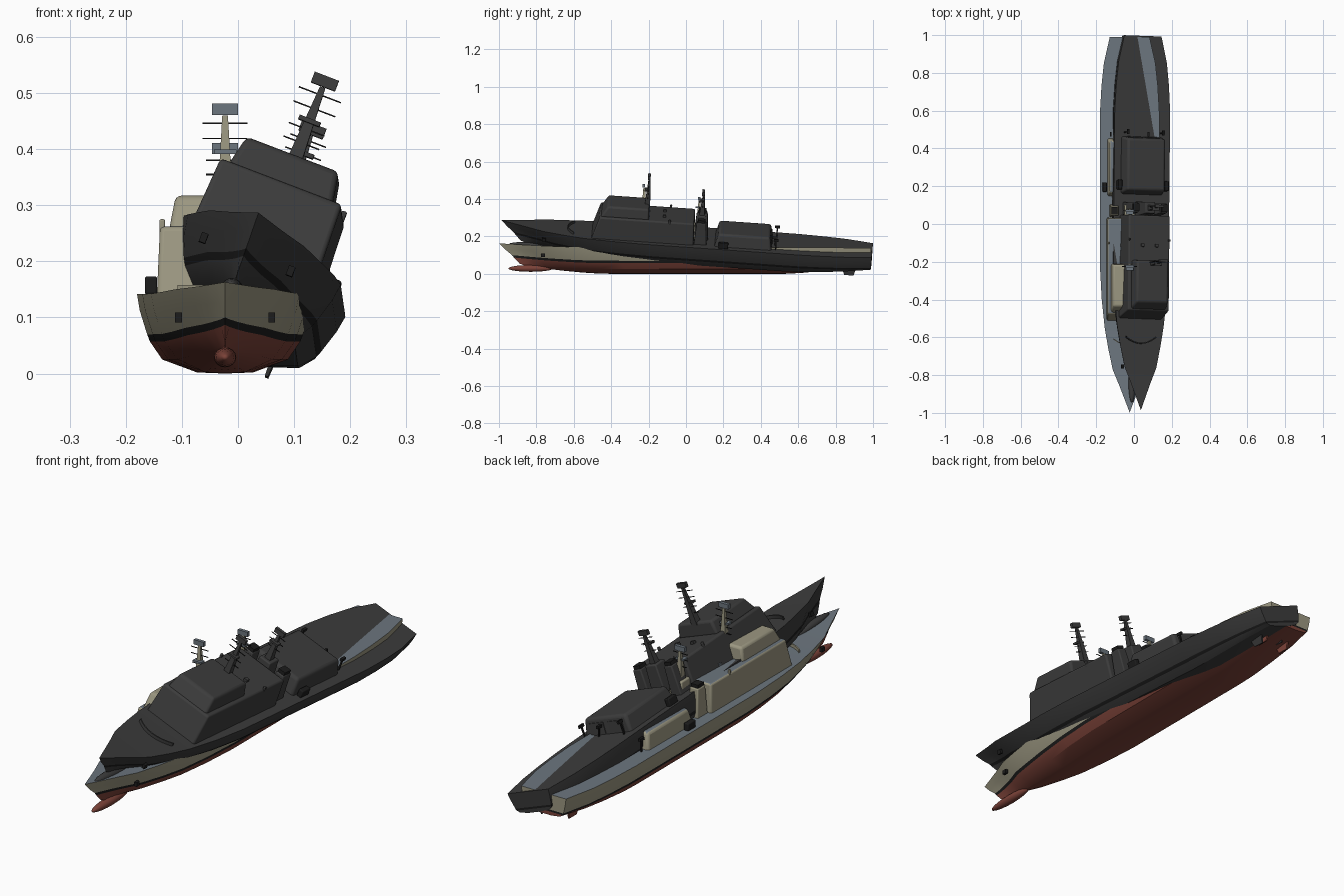
import bpy, bmesh, math
from mathutils import Matrix

if "Cube" in bpy.data.objects:
    bpy.data.objects.remove(bpy.data.objects["Cube"])


def material(name, rgb):
    m = bpy.data.materials.new(name)
    m.diffuse_color = (*rgb, 1)
    m.use_nodes = True
    m.node_tree.nodes["Principled BSDF"].inputs["Base Color"].default_value = m.diffuse_color
    return m


BEIGE = material("beige paint", (0.33, 0.31, 0.22))
GREY = material("deck grey", (0.15, 0.18, 0.21))
RED = material("underwater red", (0.20, 0.055, 0.04))
BLACK = material("waterline black", (0.012, 0.012, 0.012))
DARK = material("charcoal", (0.045, 0.045, 0.045))


def lerp_table(table, s):
    for (a, u), (b, v) in zip(table, table[1:]):
        if s <= b:
            return u + (v - u) * (s - a) / (b - a)
    return table[-1][1]


# hull levels: half beam, height, bow sharpness, stem y, bow rise, stern rise
LEVELS = [(0.0, 0.000, 1.0, -0.87, 0.045, 0.050),
          (0.050, 0.002, 2.0, -0.87, 0.045, 0.048),
          (0.112, 0.025, 1.6, -0.89, 0.030, 0.030),
          (0.134, 0.057, 1.25, -0.92, 0.030, 0.008),
          (0.139, 0.070, 1.2, -0.93, 0.030, 0.003),
          (0.152, 0.112, 1.05, -0.965, 0.017, 0.000),
          (0.157, 0.142, 1.0, -0.998, 0.021, -0.004)]
BEAM = [(0, 0), (0.035, 0.17), (0.074, 0.36), (0.114, 0.57), (0.17, 0.72), (0.225, 0.84),
        (0.3, 0.94), (0.386, 1), (0.8, 1), (0.87, 0.95), (0.93, 0.87), (1, 0.67)]
STATIONS = [0, 0.02, 0.045, 0.074, 0.114, 0.17, 0.225, 0.3, 0.386, 0.5, 0.65, 0.75, 0.8, 0.87, 0.93, 1]


class Ship:
    def __init__(self, name, matrix, paint, deck, bottom, band):
        self.name, self.matrix = name, matrix
        self.paint, self.deck, self.bottom, self.band = paint, deck, bottom, band

    def finish(self, bm, part, mats, bevel=0, smooth=30):
        bmesh.ops.recalc_face_normals(bm, faces=bm.faces)
        me = bpy.data.meshes.new(part)
        bm.to_mesh(me)
        bm.free()
        ob = bpy.data.objects.new(self.name + "_" + part, me)
        bpy.context.collection.objects.link(ob)
        for m in mats:
            me.materials.append(m)
        ob.matrix_world = self.matrix
        if bevel:
            mod = ob.modifiers.new("rounded_edges", 'BEVEL')
            mod.width, mod.segments = bevel, 3
        bpy.ops.object.select_all(action='DESELECT')
        ob.select_set(True)
        bpy.context.view_layer.objects.active = ob
        bpy.ops.object.shade_smooth_by_angle(angle=math.radians(smooth))
        return ob

    def block(self, part, low, high, mat, bevel=0, roof=None):
        """Tapered box; low and high are (x0, x1, y0, y1, z)."""
        bm = bmesh.new()
        rings = []
        for x0, x1, y0, y1, z in (low, high):
            rings.append([bm.verts.new((x, y, z)) for x, y in
                          ((x0, y0), (x1, y0), (x1, y1), (x0, y1))])
        a, b = rings
        bm.faces.new(a[::-1])
        top = bm.faces.new(b)
        for i in range(4):
            j = (i + 1) % 4
            bm.faces.new((a[i], a[j], b[j], b[i]))
        if roof:
            top.material_index = 1
        return self.finish(bm, part, [mat, roof] if roof else [mat], bevel)

    def box(self, part, x, y, z, dx, dy, dz, mat, bevel=0):
        r = (x - dx, x + dx, y - dy, y + dy)
        return self.block(part, (*r, z - dz), (*r, z + dz), mat, bevel)

    def hull(self):
        bm = bmesh.new()
        grid = []
        for s in STATIONS:
            fore = max(0, 1 - s / 0.24) ** 1.5
            aft = max(0, (s - 0.76) / 0.24) ** 1.3
            f = lerp_table(BEAM, s)
            ring = []
            for w, z, k, stem, rise, lift in LEVELS:
                x = w * (f ** k if s < 0.5 else f)
                y = stem + s * (0.99 - stem)
                h = z + rise * fore + lift * aft
                ring.append([bm.verts.new((sx * x, y, h)) for sx in (-1, 1)])
            grid.append(ring)
        strip_mat = [1, 1, 1, 2, 0, 0]
        for a, b in zip(grid, grid[1:]):
            for i in range(6):
                for k in (0, 1):
                    f = bm.faces.new((a[i][k], b[i][k], b[i + 1][k], a[i + 1][k]))
                    f.material_index = strip_mat[i]
            f = bm.faces.new((a[6][0], a[6][1], b[6][1], b[6][0]))
            f.material_index = 3
        end = grid[-1]
        for i in range(6):  # transom
            f = bm.faces.new((end[i][0], end[i][1], end[i + 1][1], end[i + 1][0]))
            f.material_index = strip_mat[i]
        bmesh.ops.remove_doubles(bm, verts=bm.verts, dist=1e-5)
        self.finish(bm, "hull", [self.paint, self.bottom, self.band, self.deck], smooth=25)

        # bulbous bow
        bm = bmesh.new()
        bmesh.ops.create_uvsphere(bm, u_segments=16, v_segments=10, radius=1, matrix=Matrix.Translation(
            (0, -0.83, 0.029)) @ Matrix.Diagonal((0.02, 0.12, 0.018, 1)) @ Matrix.Rotation(math.pi / 2, 4, 'X'))
        self.finish(bm, "bulb", [self.bottom], smooth=40)

        for sx, side in ((-1, "left"), (1, "right")):
            x = 0.055 * sx
            self.block(side + "_rudder", (x - .003, x + .003, .85, .90, .008),
                       (x - .005, x + .005, .83, .91, .055), self.bottom)
            self.box(side + "_anchor", 0.083 * sx, -0.765, 0.1, .006, .01, .009, self.band)

    def breakwater(self):
        bm = bmesh.new()
        rows = []
        for i in range(9):
            x = -0.085 + 0.17 * i / 8
            y = -0.645 + 4.5 * x * x
            rows.append([bm.verts.new((x, y + dy, z)) for dy, z in
                         ((0, .14), (0, .158), (.006, .158), (.006, .14))])
        for a, b in zip(rows, rows[1:]):
            for i in range(4):
                j = (i + 1) % 4
                bm.faces.new((a[i], a[j], b[j], b[i]))
        self.finish(bm, "breakwater", [self.paint])

    def mast(self, part, y, base, top, yards):
        self.block(part, (-.014, .014, y - .016, y + .014, base),
                   (-.005, .005, y - .003, y + .007, top - .02), self.paint)
        self.box(part + "_radar", 0, y, top - .009, .023, .007, .01, self.deck)
        for i, (z, half) in enumerate(yards):
            self.box(f"{part}_yard_{i}", 0, y, z, half, .0015, .0012, self.band)
        self.box(part + "_platform", 0, y - .008, base + .09, .02, .012, .004, self.deck)

    def superstructure(self):
        p, d = self.paint, self.deck
        self.block("main_deckhouse", (-.122, .122, -.515, .035, .13),
                   (-.116, .116, -.475, .03, .262), p, .008, d)
        self.block("bridge", (-.10, .10, -.472, -.21, .255),
                   (-.088, .088, -.435, -.215, .317), p, .01)
        self.block("hangar", (-.12, .12, .145, .455, .13),
                   (-.106, .106, .165, .44, .21), p, .012, d)
        for sx, side in ((-1, "left"), (1, "right")):
            # hangar doors, funnels and deck fittings
            x = 0.048 * sx
            self.block(side + "_hangar_door", (x - .038, x + .038, .448, .4545, .145),
                       (x - .035, x + .035, .440, .4475, .190), d)
            x = 0.08 * sx
            self.block(side + "_funnel", (x - .026, x + .026, .035, .105, .13),
                       (x - .02, x + .02, .045, .095, .262), p, .005)
            self.box(side + "_funnel_cap", x, .07, .268, .016, .02, .008, self.band)
            self.box(side + "_side_locker", .132 * sx, .195, .157, .011, .026, .016, self.band, .004)
            self.box(side + "_roof_post", .112 * sx, -.1, .262, .005, .006, .013, p, .003)
            self.box(side + "_roof_vent", .04 * sx, -.13, .267, .008, .008, .006, d)
            self.box(side + "_aft_post", .10 * sx, .475, .165, .003, .003, .028, self.band)
            self.box(side + "_aft_gun", .10 * sx, .475, .195, .005, .013, .006, self.band)
        # exhaust housing between the funnels
        self.block("mast_house", (-.035, .035, .03, .11, .13), (-.028, .028, .04, .10, .275), p, .005)
        self.mast("foremast", -.225, .305, .48,
                  ((.446, .04), (.419, .04), (.38, .034), (.354, .034)))
        self.mast("aft_mast", .07, .265, .41, ((.38, .034), (.355, .034), (.325, .03)))

    def build(self):
        self.hull()
        self.breakwater()
        self.superstructure()


# upright painted ship
Ship("painted", Matrix.Translation((-0.023, 0, 0)), BEIGE, GREY, RED, BLACK).build()

# charcoal ship, heeled over and bow raised
heel = (Matrix.Translation((-0.012, 0, 0.066)) @ Matrix.Rotation(-0.01, 4, 'Z')
        @ Matrix.Rotation(-0.069, 4, 'X') @ Matrix.Rotation(math.radians(21), 4, 'Y'))
Ship("charcoal", heel, DARK, DARK, DARK, BLACK).build()
